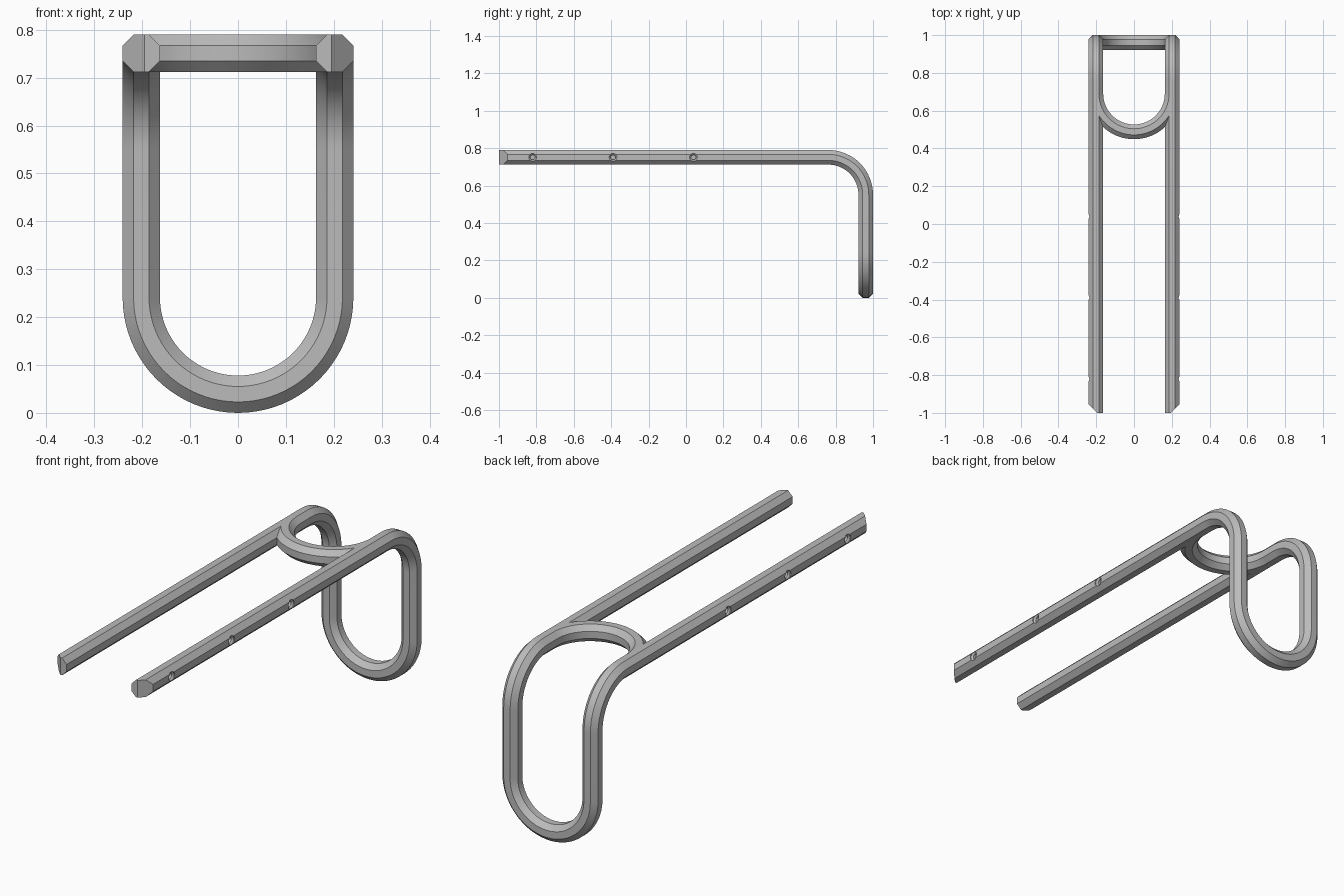
import bpy, bmesh, math
from mathutils import Vector

if "Cube" in bpy.data.objects:
    bpy.data.objects.remove(bpy.data.objects["Cube"])

R = 0.039 / math.cos(math.pi / 8)      # octagon corner radius
X, Z = 0.202, 0.751                    # rail centre lines

steel = bpy.data.materials.new("grey steel")
steel.diffuse_color = (0.5, 0.5, 0.5, 1)
steel.use_nodes = True
steel.node_tree.nodes["Principled BSDF"].inputs["Base Color"].default_value = steel.diffuse_color


def loft(name, rings):
    """Closed skin through a list of equal-sized rings."""
    bm = bmesh.new()
    vs = [[bm.verts.new(p) for p in ring] for ring in rings]
    n = len(vs[0])
    for a, b in zip(vs, vs[1:]):
        for i in range(n):
            j = (i + 1) % n
            bm.faces.new((a[i], a[j], b[j], b[i]))
    bm.faces.new(vs[0])
    bm.faces.new(vs[-1])
    bmesh.ops.recalc_face_normals(bm, faces=bm.faces)
    me = bpy.data.meshes.new(name)
    bm.to_mesh(me)
    bm.free()
    ob = bpy.data.objects.new(name, me)
    bpy.context.collection.objects.link(ob)
    me.materials.append(steel)
    return ob


def sweep(name, path, up):
    """Sweep the octagon along (point, tangent) pairs."""
    rings, prev, u = [], path[0][1], Vector(up)
    for p, t in path:
        u = prev.rotation_difference(t) @ u
        u = (u - t * u.dot(t)).normalized()
        prev, w = t, t.cross(u)
        angles = [math.pi / 8 + k * math.pi / 4 for k in range(8)]
        rings.append([p + R * (math.cos(a) * u + math.sin(a) * w) for a in angles])
    return loft(name, rings)


def arc(c, r, a, b, steps):
    """Arc from direction a to the perpendicular direction b, 90 degrees."""
    c, a, b = Vector(c), Vector(a), Vector(b)
    out = []
    for k in range(steps + 1):
        s = math.pi / 2 * k / steps
        out.append((c + r * (a * math.cos(s) + b * math.sin(s)),
                    b * math.cos(s) - a * math.sin(s)))
    return out


def smooth(ob):
    bpy.ops.object.select_all(action='DESELECT')
    ob.select_set(True)
    bpy.context.view_layer.objects.active = ob
    bpy.ops.object.shade_smooth_by_angle(angle=math.radians(30))


# Main bent tube: left rail, bend down, U loop, bend up, right rail
half = [(Vector((-X, -1, Z)), Vector((0, 1, 0)))]
half += arc((-X, 0.761, Z - 0.2), 0.2, (0, 0, 1), (0, 1, 0), 16)
half += arc((0, 0.961, 0.241), X, (-1, 0, 0), (0, 0, -1), 20)
mirror = [(Vector((-p.x, p.y, p.z)), Vector((t.x, -t.y, -t.z))) for p, t in reversed(half[:-1])]
frame = sweep("bent_tube_frame", half + mirror, (0, 0, 1))

# Slanted outer corner of each rail end
bm = bmesh.new()
bm.from_mesh(frame.data)
for s in (-1, 1):
    cut = bmesh.ops.bisect_plane(bm, geom=bm.verts[:] + bm.edges[:] + bm.faces[:],
                                 plane_co=(s * 0.195, -1, Z), plane_no=(s, -1, 0),
                                 clear_outer=True)
    edges = [e for e in cut["geom_cut"] if isinstance(e, bmesh.types.BMEdge)]
    bmesh.ops.edgeloop_fill(bm, edges=edges)
bmesh.ops.recalc_face_normals(bm, faces=bm.faces)
bm.to_mesh(frame.data)
bm.free()

# Countersunk blind screw holes on the outer side of both rails
for s in (-1, 1):
    for y in (-0.82, -0.39, 0.04):
        rings = [[Vector((s * x, y + r * math.cos(k * math.pi / 8), Z + r * math.sin(k * math.pi / 8)))
                  for k in range(16)]
                 for x, r in ((0.26, 0.021), (0.237, 0.021), (0.23, 0.013), (0.208, 0.013))]
        cutter = loft("screw_hole_cutter", rings)
        cutter.hide_render = True
        bpy.context.view_layer.objects.active = frame
        mod = frame.modifiers.new("hole", 'BOOLEAN')
        mod.operation, mod.solver, mod.object = 'DIFFERENCE', 'EXACT', cutter
        bpy.ops.object.modifier_apply(modifier=mod.name)
        bpy.data.objects.remove(cutter)
smooth(frame)

# Curved cross brace between the rails
brace = arc((0, 0.69, Z), X, (-1, 0, 0), (0, -1, 0), 20)
brace += arc((0, 0.69, Z), X, (0, -1, 0), (1, 0, 0), 20)[1:]
smooth(sweep("cross_brace", brace, (0, 0, 1)))
